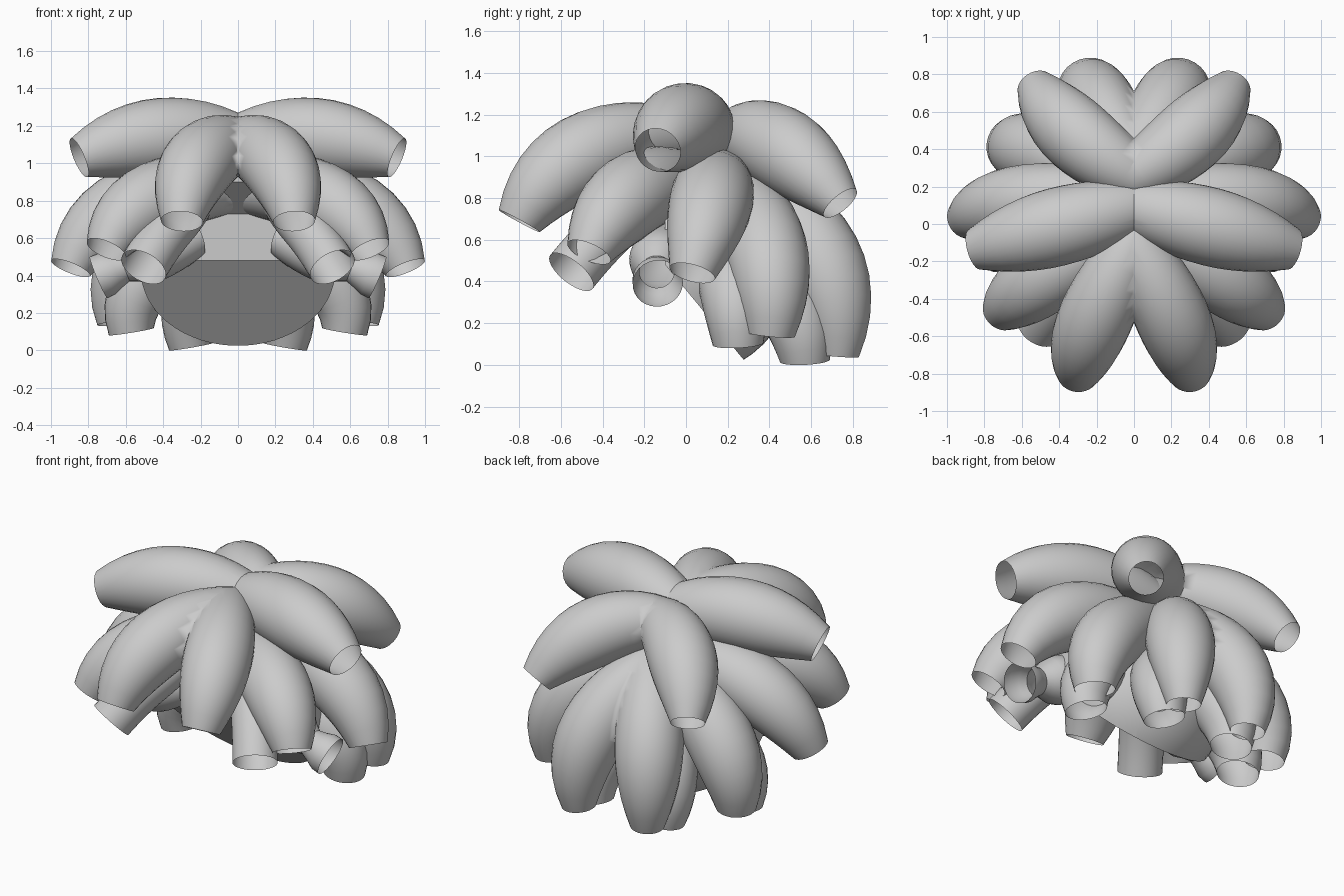
import bpy, bmesh, math
from mathutils import Vector

if "Cube" in bpy.data.objects:
    bpy.data.objects.remove(bpy.data.objects["Cube"])

grey = bpy.data.materials.new("light_grey")
grey.diffuse_color = (0.6, 0.6, 0.6, 1)
grey.use_nodes = True
grey.node_tree.nodes["Principled BSDF"].inputs["Base Color"].default_value = grey.diffuse_color
SIDES, RINGS = 28, 12


def finish(obj):
    for o in bpy.context.selected_objects:
        o.select_set(False)
    bpy.context.view_layer.objects.active = obj
    obj.select_set(True)
    bpy.ops.object.shade_smooth_by_angle(angle=math.radians(30))


def lock(name, root_z, mid, tip, r=.2, r_tip=.112, pinch=0, root_x=-.03, wall=False):
    """Open-ended curved lock: root near the centre plane, swollen middle, mirrored."""
    mid, tip = Vector(mid), Vector(tip)
    root = Vector((root_x, .1 + .3 * mid.y, root_z))
    if root_x > 0:
        root.y = mid.y * .5
    ctrl = 2 * mid - (root + tip) / 2
    bm = bmesh.new()
    rings, prev, u = [], None, None
    for i in range(RINGS + 1):
        t = i / RINGS
        s = 2 * t - 1
        centre = root * (1 - t) ** 2 + ctrl * 2 * t * (1 - t) + tip * t * t
        along = ((ctrl - root) * (1 - t) + (tip - ctrl) * t).normalized()
        u = prev.rotation_difference(along) @ u if prev else along.orthogonal().normalized()
        v = along.cross(u)
        prev = along
        rad = r * (1 - .33 * s * s) if s < 0 else r + (r_tip - r) * s * s
        rad *= 1 - pinch * math.exp(-((t - .75) / .13) ** 2)
        angles = [k * math.tau / SIDES for k in range(SIDES)]
        rings.append([bm.verts.new(centre + rad * (math.cos(a) * u + math.sin(a) * v))
                      for a in angles])
    bm.faces.new(rings[0][::-1])
    for a, b in zip(rings, rings[1:]):
        for k in range(SIDES):
            n = (k + 1) % SIDES
            bm.faces.new((a[k], a[n], b[n], b[k]))
    bmesh.ops.bisect_plane(bm, geom=bm.verts[:] + bm.edges[:] + bm.faces[:],
                           plane_co=(0, 0, 0), plane_no=(1, 0, 0), clear_inner=True)
    if wall:  # close the tube at the centre plane
        rim = [e for e in bm.edges if e.is_boundary and all(abs(w.co.x) < 1e-4 for w in e.verts)]
        bmesh.ops.holes_fill(bm, edges=rim, sides=0)
    me = bpy.data.meshes.new(name)
    bm.to_mesh(me)
    bm.free()
    me.materials.append(grey)
    obj = bpy.data.objects.new(name, me)
    bpy.context.collection.objects.link(obj)
    finish(obj)
    obj.modifiers.new("mirror", 'MIRROR')


# Crown tier of locks
CROWN, MIDDLE, LOWER = 1.1, .87, .6
lock("top_side_lock", CROWN, (.41, -.015, 1.14), (.85, -.135, 1.03), r=.21, wall=True)
lock("front_lock", CROWN, (.205, -.5, 1.0), (.30, -.80, .69))
lock("back_top_lock", CROWN, (.30, .47, 1.03), (.53, .74, .775), r_tip=.1)

# Middle tier
lock("front_side_lock", MIDDLE, (.44, -.26, .81), (.705, -.465, .54))
lock("side_lock", MIDDLE, (.57, .12, .78), (.895, .03, .44))
lock("back_side_lock", MIDDLE, (.49, .38, .56), (.635, .405, .145), r_tip=.118)
lock("back_lock", MIDDLE, (.19, .64, .52), (.24, .73, .045), r_tip=.1)

# Lower tier, partly hidden
lock("lower_back_lock", LOWER, (.21, .48, .34), (.25, .57, .02), r=.17, r_tip=.12)
lock("lower_side_lock", LOWER, (.45, .22, .41), (.57, .25, .10), r=.165, r_tip=.122)
lock("temple_lock", LOWER + .2, (.36, -.36, .655), (.505, -.55, .445), r=.13, r_tip=.13, root_x=.2)
lock("flared_side_lock", LOWER, (.48, -.13, .50), (.745, -.135, .39), r=.145, r_tip=.122,
     pinch=.4, root_x=.22)

# Face opening cutter: a prism running across x
profile = [(.28, .02), (-.1, .48), (-.1, .73), (-.32, .92), (-1, .92), (-1, -.5), (.28, -.5)]
bm = bmesh.new()
face = bm.faces.new([bm.verts.new((-1, y, z)) for y, z in profile])
ext = bmesh.ops.extrude_face_region(bm, geom=[face], use_keep_orig=True)
bmesh.ops.translate(bm, vec=(2, 0, 0),
                    verts=[g for g in ext["geom"] if isinstance(g, bmesh.types.BMVert)])
bmesh.ops.recalc_face_normals(bm, faces=bm.faces[:])
me = bpy.data.meshes.new("face_cutter")
bm.to_mesh(me)
bm.free()
cutter = bpy.data.objects.new("face_cutter", me)
bpy.context.collection.objects.link(cutter)
cutter.hide_render = True

# Scalp cap inside the locks
bpy.ops.mesh.primitive_uv_sphere_add(segments=48, ring_count=24, radius=.525, location=(0, 0, .47))
cap = bpy.context.object
cap.name = "scalp_cap"
cap.data.materials.append(grey)
cut = cap.modifiers.new("face_opening", 'BOOLEAN')
cut.operation = 'DIFFERENCE'
cut.solver = 'EXACT'
cut.object = cutter
finish(cap)
